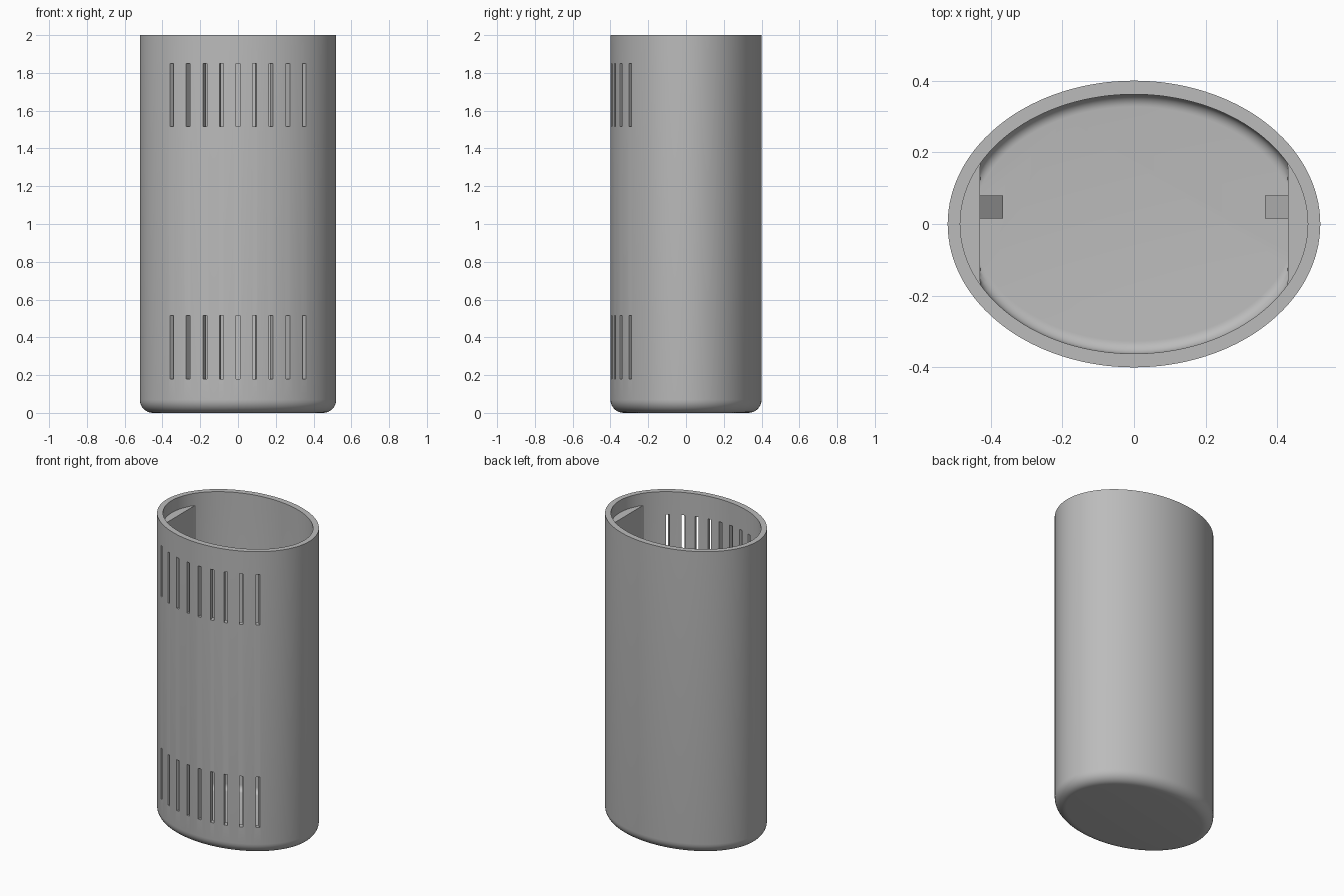
import bpy, bmesh
from math import sin, cos, pi, radians
from mathutils import Matrix

if "Cube" in bpy.data.objects:
    bpy.data.objects.remove(bpy.data.objects["Cube"])

SEGMENTS = 128
FLAT_X = 0.43      # flat inner side walls
LEDGE_Z = 1.92     # top of the flat walls

grey = bpy.data.materials.new("plain_grey")
grey.use_nodes = True
grey.diffuse_color = (0.5, 0.5, 0.5, 1)
grey.node_tree.nodes["Principled BSDF"].inputs["Base Color"].default_value = (0.5, 0.5, 0.5, 1)


def make_object(name, bm):
    bmesh.ops.recalc_face_normals(bm, faces=bm.faces)
    mesh = bpy.data.meshes.new(name)
    bm.to_mesh(mesh)
    bm.free()
    mesh.materials.append(grey)
    obj = bpy.data.objects.new(name, mesh)
    bpy.context.collection.objects.link(obj)
    return obj


def ring(bm, rx, ry, z, limit=1.0):
    verts = []
    for i in range(SEGMENTS):
        a = 2 * pi * i / SEGMENTS
        x = max(-limit, min(limit, rx * cos(a)))
        verts.append(bm.verts.new((x, ry * sin(a), z)))
    return verts


def fillet(rx, ry, z, r, steps=8):
    """Rounded bottom edge as (rx, ry, z), from the base upwards."""
    for i in range(steps + 1):
        a = pi / 2 * i / steps
        inset = r * (1 - sin(a))
        yield rx - inset, ry - inset, z + r * (1 - cos(a))


# Oval shell: outer skin, rim, ledge, flat-sided cavity and floor
bm = bmesh.new()
rings = [ring(bm, *p) for p in fillet(0.52, 0.4, 0, 0.07)]
rings += [ring(bm, 0.52, 0.4, 2), ring(bm, 0.485, 0.362, 2),
          ring(bm, 0.485, 0.362, LEDGE_Z),
          ring(bm, 0.485, 0.362, LEDGE_Z, FLAT_X)]
rings += [ring(bm, *p, FLAT_X) for p in reversed(list(fillet(0.485, 0.362, 0.04, 0.035)))]
for low, high in zip(rings, rings[1:]):
    for i in range(SEGMENTS):
        j = (i + 1) % SEGMENTS
        bm.faces.new((low[i], low[j], high[j], high[i]))
bm.faces.new(rings[0])
bm.faces.new(rings[-1])
bmesh.ops.remove_doubles(bm, verts=bm.verts, dist=1e-5)
shell = make_object("oval_shell", bm)

# Two rows of radial vent slots through the front wall
bm = bmesh.new()
for z in (0.3475, 1.6825):
    for k in range(-4, 5):
        m = (Matrix.Rotation(radians(12.5 * k), 4, 'Z')
             @ Matrix.Translation((0, -0.41, z))
             @ Matrix.Diagonal((0.022, 0.26, 0.335, 1)))
        bmesh.ops.create_cube(bm, size=1, matrix=m)
cutter = make_object("vent_cutter", bm)
cutter.hide_render = True

cut = shell.modifiers.new("vents", 'BOOLEAN')
cut.operation = 'DIFFERENCE'
cut.solver = 'EXACT'
cut.object = cutter
bpy.ops.object.select_all(action='DESELECT')
shell.select_set(True)
bpy.context.view_layer.objects.active = shell
bpy.ops.object.modifier_apply(modifier=cut.name)
bpy.data.objects.remove(cutter)
bpy.ops.object.shade_smooth_by_angle(angle=radians(25))

# Small sloped catches on the flat inner walls
for name, side in (("left_catch", 1), ("right_catch", -1)):
    bm = bmesh.new()
    profile = [(FLAT_X + 0.01, 1.0), (0.365, 1.0), (FLAT_X + 0.01, 1.075)]
    face = bm.faces.new([bm.verts.new((side * x, 0.015, z)) for x, z in profile])
    grown = bmesh.ops.extrude_face_region(bm, geom=[face])["geom"]
    bmesh.ops.translate(bm, vec=(0, 0.065, 0),
                        verts=[g for g in grown if isinstance(g, bmesh.types.BMVert)])
    make_object(name, bm)
